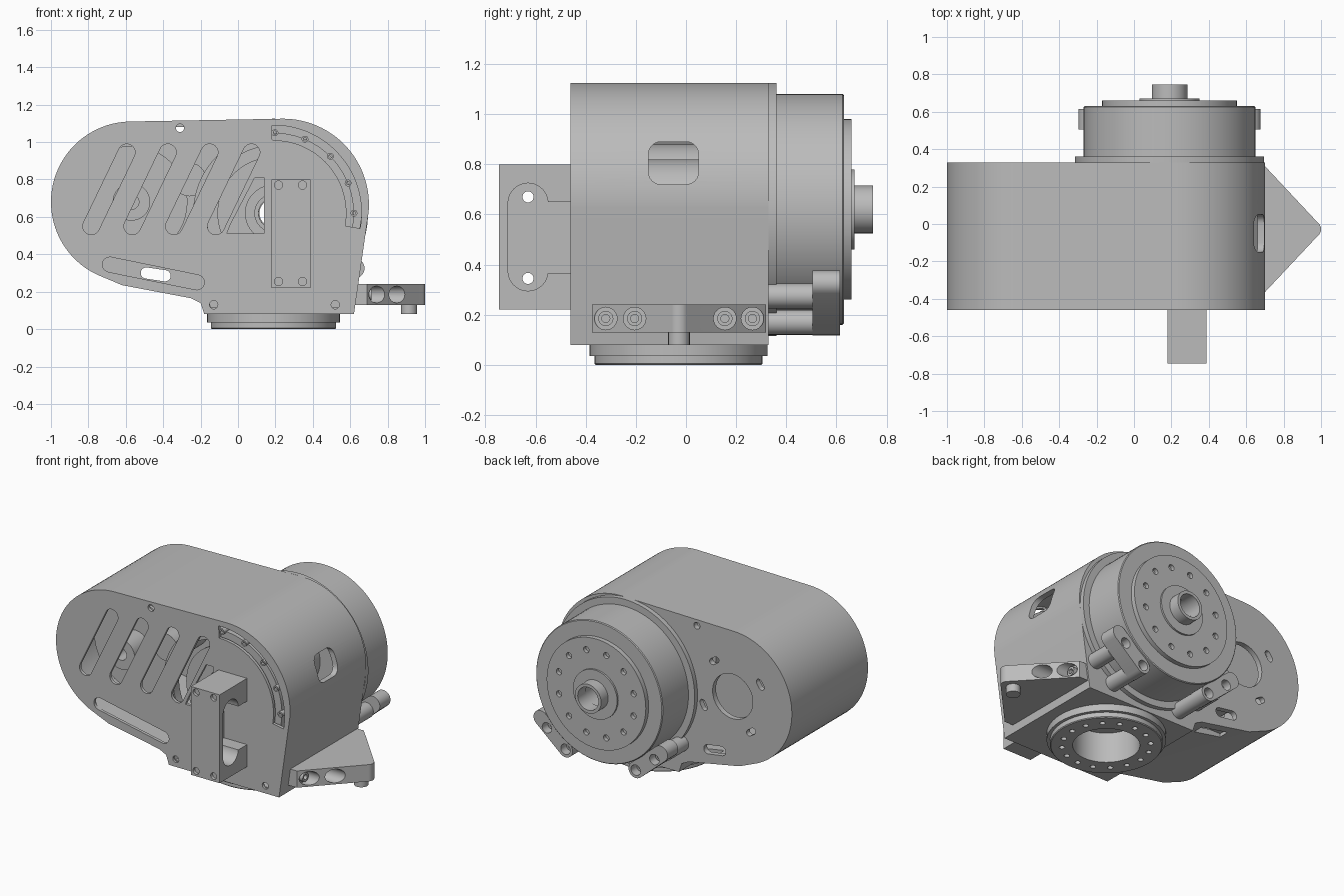
import bpy, bmesh, math
from math import sin, cos, radians, pi

cube = bpy.data.objects.get("Cube")
if cube:
    bpy.data.objects.remove(cube, do_unlink=True)

grey = bpy.data.materials.new("machined_grey")
grey.use_nodes = True
COLOR = (0.5, 0.5, 0.5, 1)
grey.diffuse_color = COLOR
grey.node_tree.nodes["Principled BSDF"].inputs["Base Color"].default_value = COLOR


# ---- helpers ----
def place(axis, u, v, t):
    return {"x": (t, u, v), "y": (u, t, v), "z": (u, v, t)}[axis]


def finish(name, bm):
    bmesh.ops.recalc_face_normals(bm, faces=bm.faces)
    mesh = bpy.data.meshes.new(name)
    bm.to_mesh(mesh)
    bm.free()
    mesh.materials.append(grey)
    ob = bpy.data.objects.new(name, mesh)
    bpy.context.collection.objects.link(ob)
    return ob


def prism(name, pts, axis, lo, hi):
    bm = bmesh.new()
    rings = [[bm.verts.new(place(axis, u, v, t)) for u, v in pts] for t in (lo, hi)]
    bm.faces.new(rings[0])
    bm.faces.new(rings[1])
    for i in range(len(pts)):
        j = (i + 1) % len(pts)
        bm.faces.new((rings[0][i], rings[0][j], rings[1][j], rings[1][i]))
    return finish(name, bm)


def lathe(name, c, axis, profile, n=72):
    # closed (radius, height) profile turned about the axis through c
    bm = bmesh.new()
    rows = [[bm.verts.new(place(axis, c[0] + r * cos(2 * pi * k / n),
                                c[1] + r * sin(2 * pi * k / n), t))
             for r, t in profile] for k in range(n)]
    m = len(profile)
    for k in range(n):
        a, b = rows[k], rows[(k + 1) % n]
        for i in range(m):
            j = (i + 1) % m
            bm.faces.new((a[i], a[j], b[j], b[i]))
    return finish(name, bm)


def tube(name, c, axis, ri, ro, lo, hi):
    return lathe(name, c, axis, [(ri, lo), (ro, lo), (ro, hi), (ri, hi)])


def arc(c, r, a0, a1, n=24):
    return [(c[0] + r * cos(radians(a0 + (a1 - a0) * i / n)),
             c[1] + r * sin(radians(a0 + (a1 - a0) * i / n))) for i in range(n + 1)]


def circle(c, r, n=24):
    return arc(c, r, 0, 360, n)[:-1]


def stadium(p, q, r):
    a = math.degrees(math.atan2(q[1] - p[1], q[0] - p[0]))
    return arc(q, r, a - 90, a + 90, 12) + arc(p, r, a + 90, a + 270, 12)


def rect(u0, v0, u1, v1, r=0.0):
    if not r:
        return [(u0, v0), (u1, v0), (u1, v1), (u0, v1)]
    return (arc((u1 - r, v1 - r), r, 0, 90, 6) + arc((u0 + r, v1 - r), r, 90, 180, 6)
            + arc((u0 + r, v0 + r), r, 180, 270, 6) + arc((u1 - r, v0 + r), r, 270, 360, 6))


def cut(ob, axis, lo, hi, shapes):
    cutters = [prism("cutter", s, axis, lo, hi) for s in shapes]
    for c in cutters:
        c.hide_render = True
        mod = ob.modifiers.new("cut", "BOOLEAN")
        mod.operation, mod.solver, mod.object = "DIFFERENCE", "EXACT", c
    deps = bpy.context.evaluated_depsgraph_get()
    mesh = bpy.data.meshes.new_from_object(ob.evaluated_get(deps))
    ob.modifiers.clear()
    ob.data = mesh
    for c in cutters:
        bpy.data.objects.remove(c, do_unlink=True)


# ---- housing: hollow shell ----
MOTOR, AXIS = (-0.57, 0.68), (0.19, 0.62)


def outline(d):
    return (arc(MOTOR, 0.43 - d, 92, 250, 40)
            + [(-0.62, 0.235 + d), (-0.25 + d, 0.165 + d), (-0.2 + d, 0.14 + d),
               (-0.18 + d, 0.08 + d), (0.62 - d, 0.08 + d)]
            + arc((0.24, 0.665), 0.46 - d, -5, 92, 36))


housing = prism("housing", outline(0), "y", -0.445, 0.33)
cut(housing, "y", -0.5, 0.295, [outline(0.035)])
back_slots = [circle(MOTOR, 0.146, 40), circle(AXIS, 0.08), circle((-0.31, 1.075), 0.022),
              stadium((-0.49, 0.3), (-0.39, 0.285), 0.03)]
for a in (56, 147, 236, 332):
    p, q = arc(MOTOR, 0.24, a - 4, a + 4, 1)
    back_slots.append(stadium(p, q, 0.02))
cut(housing, "y", 0.2, 0.4, back_slots)
cut(housing, "x", 0.5, 0.9, [rect(-0.15, 0.72, 0.05, 0.89, 0.05)])
cut(housing, "z", 0, 0.17, [circle((0.19, -0.03), 0.22, 48)])
cut(housing, "z", 0, 0.235, [rect(-0.5, 0.2, -0.3, 0.27)])

# ---- front plate with vents ----
plate = prism("front_plate", outline(0), "y", -0.46, -0.44)
vents = [stadium((x, 0.55), (x + 0.19, 0.945), 0.045) for x in (-0.785, -0.565, -0.342, -0.118)]
vents.append([(-0.06, 0.51), (0.14, 0.51), (0.14, 0.81), (0.09, 0.81), (-0.04, 0.56)])
vents.append(stadium((-0.685, 0.345), (-0.22, 0.25), 0.04))
vents.append(arc(AXIS, 0.47, -10, 91) + arc(AXIS, 0.39, 91, -10))
vents += [circle(c, 0.022) for c in ((-0.31, 1.075), (-0.13, 0.13), (0.52, 0.13))]
cut(plate, "y", -0.5, -0.4, vents)

# ---- drive inside the housing ----
clamp_ring = tube("clamp_ring", AXIS, "y", 0.36, 0.43, -0.43, -0.37)
for a in (0, 22, 45, 67, 89):
    tube("ring_screw", arc(AXIS, 0.43, a, a + 1, 1)[0], "y", 0.009, 0.018, -0.45, -0.36)
tube("driven_pulley", AXIS, "y", 0.1, 0.27, -0.36, -0.2)
tube("pulley_flange", AXIS, "y", 0.15, 0.3, -0.38, -0.36)
tube("bearing_sleeve", AXIS, "y", 0.08, 0.2, -0.2, 0.33)
prism("motor", circle(MOTOR, 0.2, 48), "y", -0.2, 0.25)
prism("motor_mount", circle(MOTOR, 0.3, 48), "y", -0.25, -0.2)
tube("drive_pulley", MOTOR, "y", 0.04, 0.1, -0.4, -0.25)
prism("idler", circle((-0.26, 0.8), 0.09), "y", -0.38, -0.2)

# ---- output drum, cap and shaft ----
lathe("drum", AXIS, "y", [(0.08, 0.33), (0.505, 0.33), (0.505, 0.36), (0.46, 0.36),
                          (0.46, 0.625), (0.455, 0.63), (0.08, 0.63)], 96)
cap = tube("end_cap", AXIS, "y", 0.08, 0.36, 0.63, 0.66)
cut(cap, "y", 0.635, 0.7, [circle(p, 0.02, 16) for p in arc(AXIS, 0.28, 15, 345, 11)])
tube("hub_disc", AXIS, "y", 0.08, 0.16, 0.66, 0.672)
tube("output_shaft", AXIS, "y", 0.075, 0.095, 0.66, 0.745)

# ---- clamp lugs under the drum ----
for s in (1, -1):
    def at(dx, z):
        return (AXIS[0] + s * dx, z)
    low, high, end = at(0.255, 0.17), at(0.39, 0.275), at(0.435, 0.325)
    lug = prism("clamp_lug", stadium(low, end, 0.052), "y", 0.505, 0.615)
    cut(lug, "y", 0.54, 0.7, [circle(low, 0.034), circle(high, 0.034)])
    for c in (low, high):
        prism("lug_post", circle(c, 0.05), "y", 0.3, 0.505)
        tube("lug_screw", c, "y", 0.014, 0.027, 0.53, 0.565)

# ---- base ring ----
BASE = (0.19, -0.03)
base = lathe("base_ring", BASE, "z", [(0.2, 0), (0.33, 0), (0.335, 0.005), (0.335, 0.035),
                                      (0.355, 0.035), (0.355, 0.085), (0.22, 0.085),
                                      (0.22, 0.2), (0.2, 0.2)], 96)
cut(base, "z", -0.1, 0.03, [circle(p, 0.017, 16) for p in arc(BASE, 0.265, 0, 337.5, 15)])
cup = prism("cup_lid", circle(BASE, 0.22, 48), "z", 0.2, 0.22)
cut(cup, "z", 0.1, 0.3, [stadium((0.12, -0.1), (0.22, -0.1), 0.025)])

# ---- side flange ----
flange = prism("side_flange", [(0.615, -0.375), (0.69, -0.375)]
               + arc((0.957, -0.028), 0.043, -48, 48, 12)
               + [(0.69, 0.32), (0.615, 0.32)], "z", 0.13, 0.24)
bolts = [(y, 0.185) for y in (-0.32, -0.205, 0.155, 0.265)]
cut(flange, "x", 0.69, 1.1, [circle(c, 0.045) for c in bolts])
for c in bolts:
    tube("flange_screw", c, "x", 0.016, 0.03, 0.68, 0.715)
prism("locating_pin", circle((0.915, -0.028), 0.043), "z", 0.08, 0.14)

# ---- front bracket ----
bracket = prism("front_bracket", rect(-0.745, 0.22, -0.46, 0.8), "x", 0.18, 0.388)
cut(bracket, "x", 0.22, 0.5, [stadium((-0.63, 0.375), (-0.63, 0.645), 0.08),
                              rect(-0.64, 0.365, -0.4, 0.65)])
cut(bracket, "x", 0.1, 0.3, [circle((-0.63, z), 0.022) for z in (0.345, 0.67)])
cut(bracket, "y", -0.8, -0.725, [circle((x, z), 0.022)
                                 for x in (0.217, 0.345) for z in (0.255, 0.77)])

# ---- smooth the round surfaces, keep edges sharp ----
bpy.ops.object.select_all(action="DESELECT")
for ob in bpy.context.scene.objects:
    if ob.type == "MESH":
        ob.select_set(True)
        bpy.context.view_layer.objects.active = ob
bpy.ops.object.shade_smooth_by_angle(angle=radians(30))
